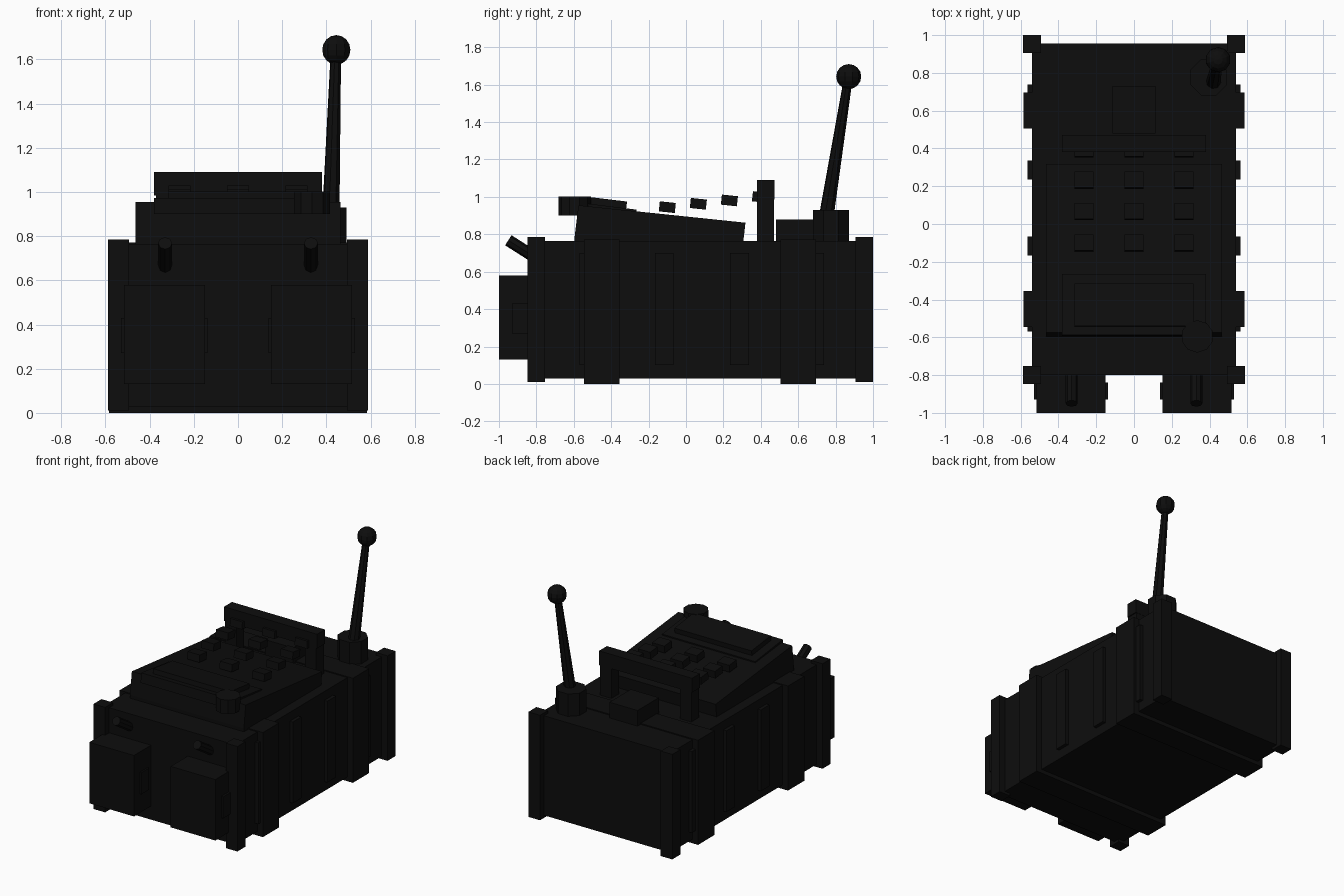
import bpy, bmesh, math
from mathutils import Vector, Matrix

if "Cube" in bpy.data.objects:
    bpy.data.objects.remove(bpy.data.objects["Cube"])

mat = bpy.data.materials.new("matte_black")
mat.diffuse_color = (0.004, 0.004, 0.004, 1)
mat.use_nodes = True
mat.node_tree.nodes["Principled BSDF"].inputs["Base Color"].default_value = mat.diffuse_color


def finish(name, bm):
    me = bpy.data.meshes.new(name)
    bm.to_mesh(me)
    bm.free()
    me.materials.append(mat)
    ob = bpy.data.objects.new(name, me)
    bpy.context.collection.objects.link(ob)
    return ob


def box(name, x, y, z):
    """Box from (min, max) ranges."""
    bm = bmesh.new()
    size = [r[1] - r[0] for r in (x, y, z)]
    mid = [(r[0] + r[1]) / 2 for r in (x, y, z)]
    bmesh.ops.create_cube(bm, size=1, matrix=Matrix.Translation(mid) @ Matrix.Diagonal((*size, 1)))
    return finish(name, bm)


def prism(name, half_x, profile):
    """Side profile in (y, z), extruded across x."""
    bm = bmesh.new()
    f = bm.faces.new([bm.verts.new((-half_x, y, z)) for y, z in profile])
    r = bmesh.ops.extrude_face_region(bm, geom=[f])
    vs = [v for v in r["geom"] if isinstance(v, bmesh.types.BMVert)]
    bmesh.ops.translate(bm, verts=vs, vec=(2 * half_x, 0, 0))
    bmesh.ops.recalc_face_normals(bm, faces=bm.faces)
    return finish(name, bm)


def rod(name, a, b, r1, r2, sides, spin=0):
    a, b = Vector(a), Vector(b)
    d = b - a
    bm = bmesh.new()
    m = (Matrix.Translation((a + b) / 2) @ d.to_track_quat('Z', 'Y').to_matrix().to_4x4()
         @ Matrix.Rotation(spin, 4, 'Z'))
    bmesh.ops.create_cone(bm, cap_ends=True, segments=sides, radius1=r1, radius2=r2,
                          depth=d.length, matrix=m)
    return finish(name, bm)


# main case
box("case", (-0.54, 0.54), (-0.80, 0.955), (0.03, 0.765))

# two straps wrapping the case
for i, y in enumerate((-0.45, 0.60)):
    box(f"strap_{i}", (-0.585, 0.585), (y - 0.095, y + 0.095), (0.0, 0.772))

for s in (-1, 1):
    side = "left" if s < 0 else "right"

    def xr(a, b):
        return tuple(sorted((s * a, s * b)))

    # corner posts
    for end, y in (("front", -0.80), ("back", 0.953)):
        box(f"corner_post_{end}_{side}", xr(0.493, 0.588), (y - 0.047, y + 0.047), (0.01, 0.785))
    # side ribs
    for i in range(4):
        y = -0.52 + 0.403 * i
        box(f"side_rib_{side}_{i}", xr(0.52, 0.565), (y - 0.05, y + 0.05), (0.10, 0.70))
    # front pouches with a latch band
    box(f"front_pouch_{side}", xr(0.15, 0.515), (-1.0, -0.79), (0.13, 0.58))
    box(f"pouch_latch_{side}", xr(0.138, 0.53), (-0.93, -0.84), (0.27, 0.43))
    # angled front pegs
    rod(f"front_peg_{side}", (s * 0.33, -0.95, 0.768), (s * 0.33, -0.78, 0.66), 0.032, 0.032, 8)
    # handle legs
    box(f"handle_leg_{side}", xr(0.28, 0.372), (0.38, 0.47), (0.76, 1.0))

# sloped console, screen bezel and screen
prism("console", 0.465, [(-0.595, 0.79), (-0.595, 0.75), (0.305, 0.75), (0.318, 0.862), (-0.575, 0.955)])
prism("screen_bezel", 0.38, [(-0.594, 0.90), (-0.27, 0.88), (-0.265, 0.932), (-0.588, 0.972)])
prism("screen", 0.315, [(-0.545, 0.94), (-0.322, 0.92), (-0.315, 0.975), (-0.54, 1.002)])

# dial at the console front
rod("dial", (0.335, -0.595, 0.90), (0.335, -0.595, 1.003), 0.086, 0.086, 10)

# tilted keypad
t = math.radians(-6)
for row in range(4):
    for col in (-1, 0, 1):
        key = box(f"key_{row}_{col + 1}", (-0.05, 0.05), (-0.043, 0.043), (-0.027, 0.027))
        key.location = (col * 0.265, -0.10 + 0.166 * row, 0.945 + 0.018 * row)
        key.rotation_euler = (t, 0, 0)

# handle bar and rear top block
box("handle_bar", (-0.38, 0.38), (0.38, 0.472), (0.985, 1.09))
box("rear_block", (-0.115, 0.115), (0.48, 0.73), (0.75, 0.88))

# aerial: base, tapered mast, ball tip
rod("aerial_base", (0.395, 0.776, 0.75), (0.395, 0.776, 0.93), 0.104, 0.104, 8, math.pi / 8)
rod("aerial_mast", (0.417, 0.735, 0.80), (0.443, 0.867, 1.63), 0.042, 0.024, 8)
bm = bmesh.new()
bmesh.ops.create_uvsphere(bm, u_segments=10, v_segments=8, radius=0.067,
                          matrix=Matrix.Translation((0.445, 0.87, 1.643)))
finish("aerial_ball", bm)
